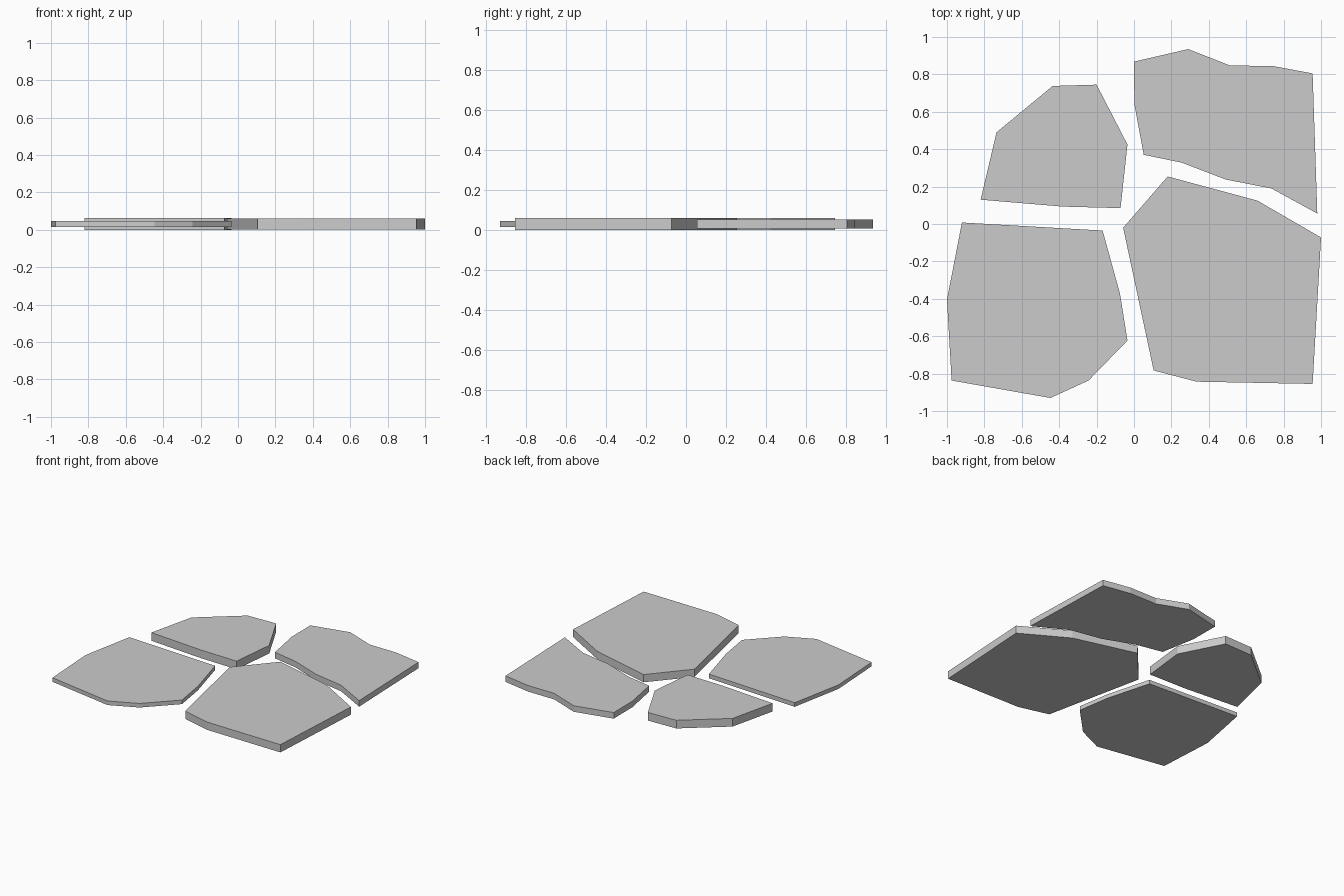
import bpy, bmesh

if "Cube" in bpy.data.objects:
    bpy.data.objects.remove(bpy.data.objects["Cube"])

MID_Z = 0.031  # all slabs share one mid plane


def slab(name, outline, thickness):
    """Extrude a flat stone outline symmetrically about the mid plane."""
    bm = bmesh.new()
    z = MID_Z - thickness / 2
    face = bm.faces.new([bm.verts.new((x, y, z)) for x, y in outline])
    top = bmesh.ops.extrude_face_region(bm, geom=[face])["geom"]
    verts = [g for g in top if isinstance(g, bmesh.types.BMVert)]
    bmesh.ops.translate(bm, verts=verts, vec=(0, 0, thickness))
    bmesh.ops.recalc_face_normals(bm, faces=bm.faces)
    mesh = bpy.data.meshes.new(name)
    bm.to_mesh(mesh)
    bm.free()
    obj = bpy.data.objects.new(name, mesh)
    bpy.context.collection.objects.link(obj)


# Small thick stone, back left
slab("paving_stone_back_left", [
    (-0.435, 0.738), (-0.2, 0.745), (-0.035, 0.425), (-0.072, 0.085),
    (-0.38, 0.093), (-0.82, 0.13), (-0.735, 0.49)], 0.062)

# Wavy-edged stone, back right
slab("paving_stone_back_right", [
    (0.0, 0.868), (0.29, 0.935), (0.515, 0.847), (0.74, 0.845),
    (0.955, 0.805), (0.98, 0.056), (0.735, 0.19), (0.49, 0.238),
    (0.255, 0.328), (0.052, 0.37), (0.002, 0.64)], 0.046)

# Thin stone, front left
slab("paving_stone_front_left", [
    (-0.92, 0.008), (-0.168, -0.035), (-0.075, -0.372), (-0.035, -0.623),
    (-0.243, -0.837), (-0.447, -0.93), (-0.975, -0.837), (-1.0, -0.404)], 0.031)

# Largest stone, front right
slab("paving_stone_front_right", [
    (0.18, 0.254), (0.66, 0.125), (1.0, -0.072), (0.955, -0.855),
    (0.335, -0.843), (0.105, -0.783), (-0.058, -0.02)], 0.059)
